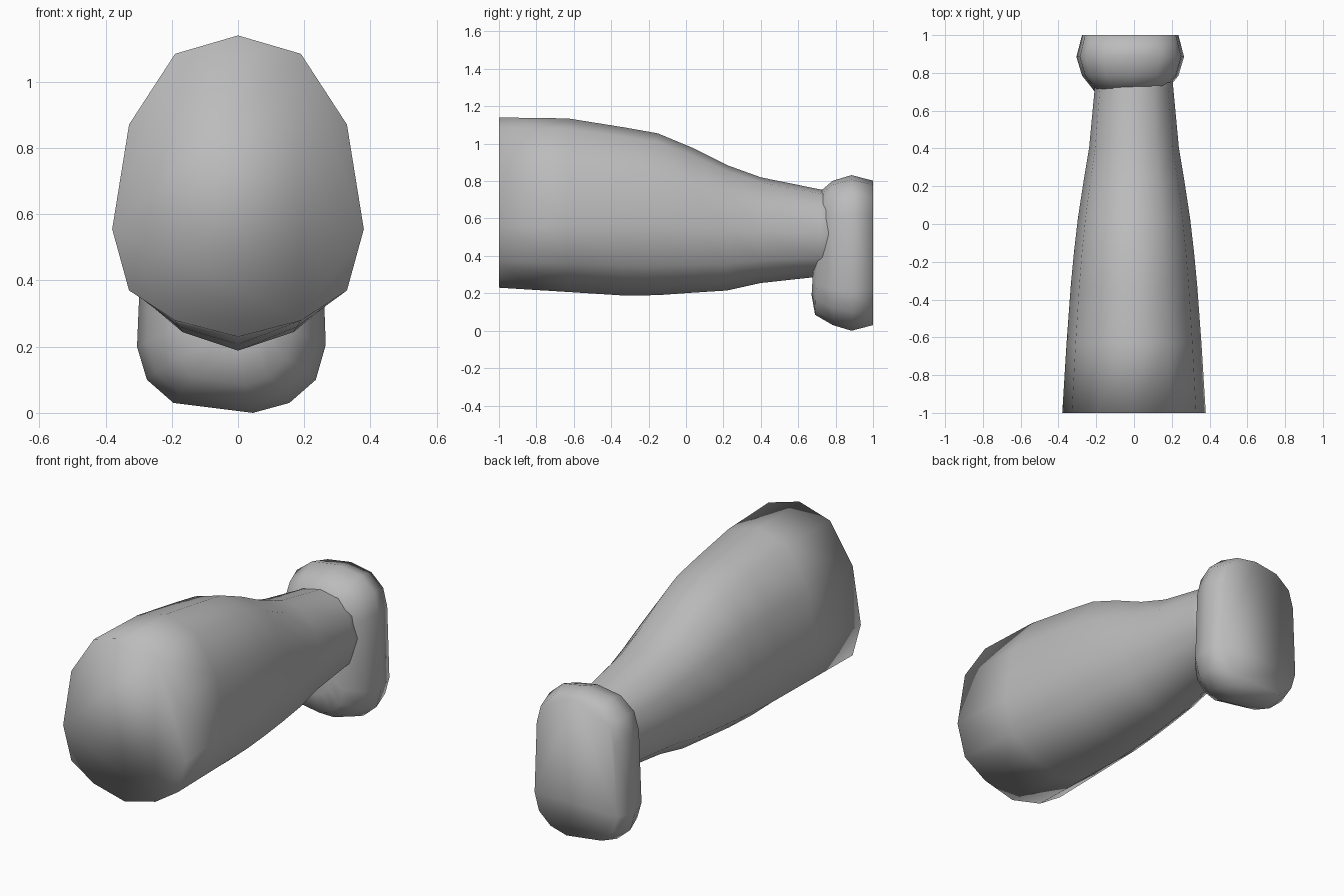
import bpy, bmesh, math

if "Cube" in bpy.data.objects:
    bpy.data.objects.remove(bpy.data.objects["Cube"])

grey = bpy.data.materials.new("plain grey")
grey.diffuse_color = (0.5, 0.5, 0.5, 1)
grey.use_nodes = True
grey.node_tree.nodes["Principled BSDF"].inputs["Base Color"].default_value = grey.diffuse_color


def loft(name, rings):
    """Skin a list of equal-length point rings, cap both ends, shade smooth."""
    bm = bmesh.new()
    loops = [[bm.verts.new(p) for p in ring] for ring in rings]
    n = len(loops[0])
    for a, b in zip(loops, loops[1:]):
        for i in range(n):
            j = (i + 1) % n
            bm.faces.new((a[i], a[j], b[j], b[i]))
    bm.faces.new(loops[0])
    bm.faces.new(loops[-1])
    bmesh.ops.recalc_face_normals(bm, faces=bm.faces)
    for f in bm.faces:
        f.smooth = True
    mesh = bpy.data.meshes.new(name)
    bm.to_mesh(mesh)
    bm.free()
    mesh.materials.append(grey)
    obj = bpy.data.objects.new(name, mesh)
    bpy.context.collection.objects.link(obj)
    return obj


# Tapered body: (y, half width, top z, widest z, bottom z), 12 sides
stations = [
    (-1.00, 0.38, 1.14, 0.555, 0.23),
    (-0.63, 0.357, 1.135, 0.56, 0.207),
    (-0.33, 0.335, 1.087, 0.56, 0.188),
    (-0.15, 0.318, 1.055, 0.56, 0.19),
    (0.03, 0.297, 0.98, 0.55, 0.203),
    (0.22, 0.268, 0.885, 0.54, 0.215),
    (0.40, 0.238, 0.82, 0.53, 0.255),
    (0.72, 0.208, 0.755, 0.52, 0.29),
    (0.85, 0.197, 0.73, 0.52, 0.305),
]
heights = [1, 0.905, 0.54, 0, -0.57, -0.85, -1]   # share of the half height
body = []
for y, w, top, mid, low in stations:
    ring = []
    for i in range(12):
        h = heights[i if i <= 6 else 12 - i]
        z = mid + h * ((top - mid) if h > 0 else (mid - low))
        ring.append((w * math.sin(math.radians(30 * i)), y, z))
    body.append(ring)
loft("tapered_body", body)

# Rounded end block: one outline, inset at each depth
outline = [(0.045, 0), (0.155, 0.03), (0.235, 0.10), (0.265, 0.205),
           (0.25, 0.63), (0.222, 0.735), (0.14, 0.808), (0.0, 0.832),
           (-0.16, 0.808), (-0.255, 0.735), (-0.287, 0.63),
           (-0.305, 0.20), (-0.275, 0.10), (-0.195, 0.03)]
cx, cz = -0.02, 0.416
layers = [(1.0, 0.03, 0.03, 0), (0.885, 0, 0, 0), (0.785, 0.03, 0.03, 0),
          (0.705, 0.10, 0.085, 0.045), (0.685, 0.17, 0.19, 0.06)]
block = []
for y, ix, iz, tilt in layers:
    sx, sz = 1 - ix / 0.285, 1 - iz / 0.416
    block.append([(cx + (x - cx) * sx, y + tilt * (z - cz) * sz, cz + (z - cz) * sz)
                  for x, z in outline])
loft("end_block", block)
